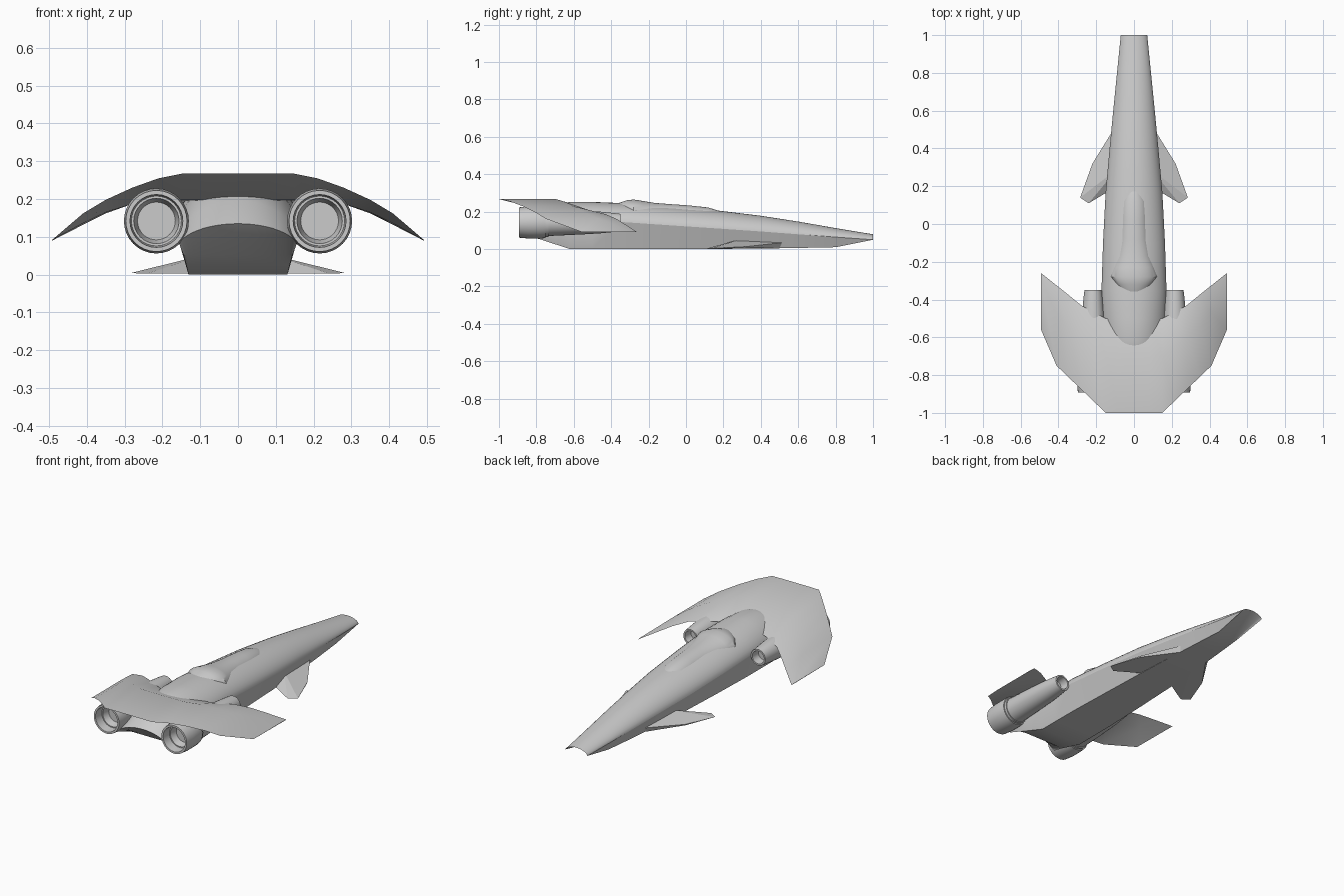
import bpy, bmesh, math

if "Cube" in bpy.data.objects:
    bpy.data.objects.remove(bpy.data.objects["Cube"])


def finish(name, bm, angle=30):
    bmesh.ops.remove_doubles(bm, verts=bm.verts, dist=0.0003)
    bmesh.ops.recalc_face_normals(bm, faces=bm.faces)
    me = bpy.data.meshes.new(name)
    bm.to_mesh(me)
    bm.free()
    ob = bpy.data.objects.new(name, me)
    bpy.context.collection.objects.link(ob)
    bpy.ops.object.select_all(action='DESELECT')
    ob.select_set(True)
    bpy.context.view_layer.objects.active = ob
    bpy.ops.object.shade_smooth_by_angle(angle=math.radians(angle))
    return ob


def loft(name, rings, caps=True, angle=30, wrap=False):
    """Skin a list of closed rings with equal point counts."""
    bm = bmesh.new()
    vs = [[bm.verts.new(p) for p in r] for r in rings]
    n = len(rings[0])
    pairs = list(zip(vs, vs[1:])) + ([(vs[-1], vs[0])] if wrap else [])
    for a, b in pairs:
        for i in range(n):
            j = (i + 1) % n
            bm.faces.new((a[i], a[j], b[j], b[i]))
    if caps:
        bm.faces.new(vs[0])
        bm.faces.new(vs[-1])
    return finish(name, bm, angle)


N = 20
US = [-math.cos(math.pi * i / N) for i in range(N + 1)]


# Fuselage: arched top, hard side crease, flat belly, knife edges at both ends
def hull_ring(y, w, zc, zt, bw, zb):
    top = [(u * w, y, zc + (zt - zc) * max(0, 1 - u * u) ** 0.6) for u in US]
    if bw is None:
        low = list(top)
    else:
        low = [(u * bw, y, zb) for u in US]
    return top + low[::-1]


stations = [
    (1.0, .070, .050, .079, None, 0),
    (.8, .090, .064, .112, .066, .010),
    (.6, .110, .079, .147, .083, .006),
    (.4, .129, .094, .178, .098, .003),
    (.17, .150, .110, .206, .111, .001),
    (-.1, .164, .128, .228, .122, 0),
    (-.35, .172, .145, .246, .130, 0),
    (-.5, .170, .137, .252, .131, 0),
    (-.62, .165, .120, .252, .131, 0),
    (-.70, .162, .107, .236, .137, .026),
    (-.78, .159, .095, .196, .144, .052),
    (-.87, .155, .080, .135, None, 0),
]
loft("fuselage", [hull_ring(*s) for s in stations], caps=False, angle=25)


# Canopy blister
def canopy_ring(y, w, zt, zb):
    top = [(u * w, y, zb + (zt - zb) * math.sqrt(max(0, 1 - u * u))) for u in US]
    return top + [(.5 * w, y, zb - .03), (-.5 * w, y, zb - .03)]


loft("canopy", [canopy_ring(*c) for c in (
    (.175, .045, .205, .170), (.12, .070, .222, .165), (.02, .076, .233, .170),
    (-.08, .080, .240, .175), (-.17, .094, .247, .180), (-.23, .112, .257, .185),
    (-.28, .124, .265, .190), (-.32, .098, .260, .200), (-.365, .058, .244, .205))])

# Drooping rear wing: x, leading (y,z), crest (y,z), trailing (y,z), underside (y,z)
half = [
    (.08, (-.50, .195), (-.700, .268), (-1.0, .268), (-.72, .197)),
    (.15, (-.50, .194), (-.695, .267), (-1.0, .267), (-.72, .197)),
    (.21, (-.47, .192), (-.655, .255), (-.942, .255), (-.68, .193)),
    (.28, (-.43, .187), (-.605, .230), (-.875, .230), (-.60, .187)),
    (.35, (-.373, .162), (-.545, .198), (-.808, .198), (-.52, .165)),
    (.41, (-.325, .132), (-.47, .162), (-.75, .162), (-.44, .136)),
    (.492, (-.26, .090), (-.29, .092), (-.56, .092), (-.30, .090)),
]
sections = [(-h[0],) + h[1:] for h in half[::-1]] + half
loft("rear_wing", [[(s[0], *p) for p in s[1:]] for s in sections], angle=28)

# Engine nacelles: lathed closed profile (y, radius) with hollow inlet and nozzle
profile = [
    (-.40, .0), (-.40, .033), (-.35, .037), (-.35, .046), (-.38, .050),
    (-.46, .058), (-.56, .064), (-.735, .072), (-.735, .077), (-.75, .077),
    (-.75, .083), (-.78, .086), (-.84, .086), (-.892, .081), (-.892, .070),
    (-.84, .066), (-.84, .060), (-.80, .050), (-.80, .0),
]
for side, label in ((-1, "left"), (1, "right")):
    rings = []
    for k in range(32):
        a = 2 * math.pi * k / 32
        rings.append([(side * .216 + r * math.cos(a), y, .142 + r * math.sin(a))
                      for y, r in profile])
    bm = bmesh.new()
    vs = [[bm.verts.new(p) for p in r] for r in rings]
    for k in range(32):
        a, b = vs[k], vs[(k + 1) % 32]
        for i in range(len(profile) - 1):
            bm.faces.new((a[i], a[i + 1], b[i + 1], b[i]))
    finish(label + "_engine", bm)

    # Canard fin: thin wedge with a raised root
    bm = bmesh.new()
    for x, y, z in ((.09, .53, .036), (.09, .50, .004), (.22, .32, .013),
                    (.22, .315, .006), (.285, .14, .004), (.24, .11, .003),
                    (.09, .20, .003), (.09, .29, .052)):
        bm.verts.new((side * x, y, z))
    bmesh.ops.convex_hull(bm, input=bm.verts)
    finish(label + "_canard", bm, 5)
